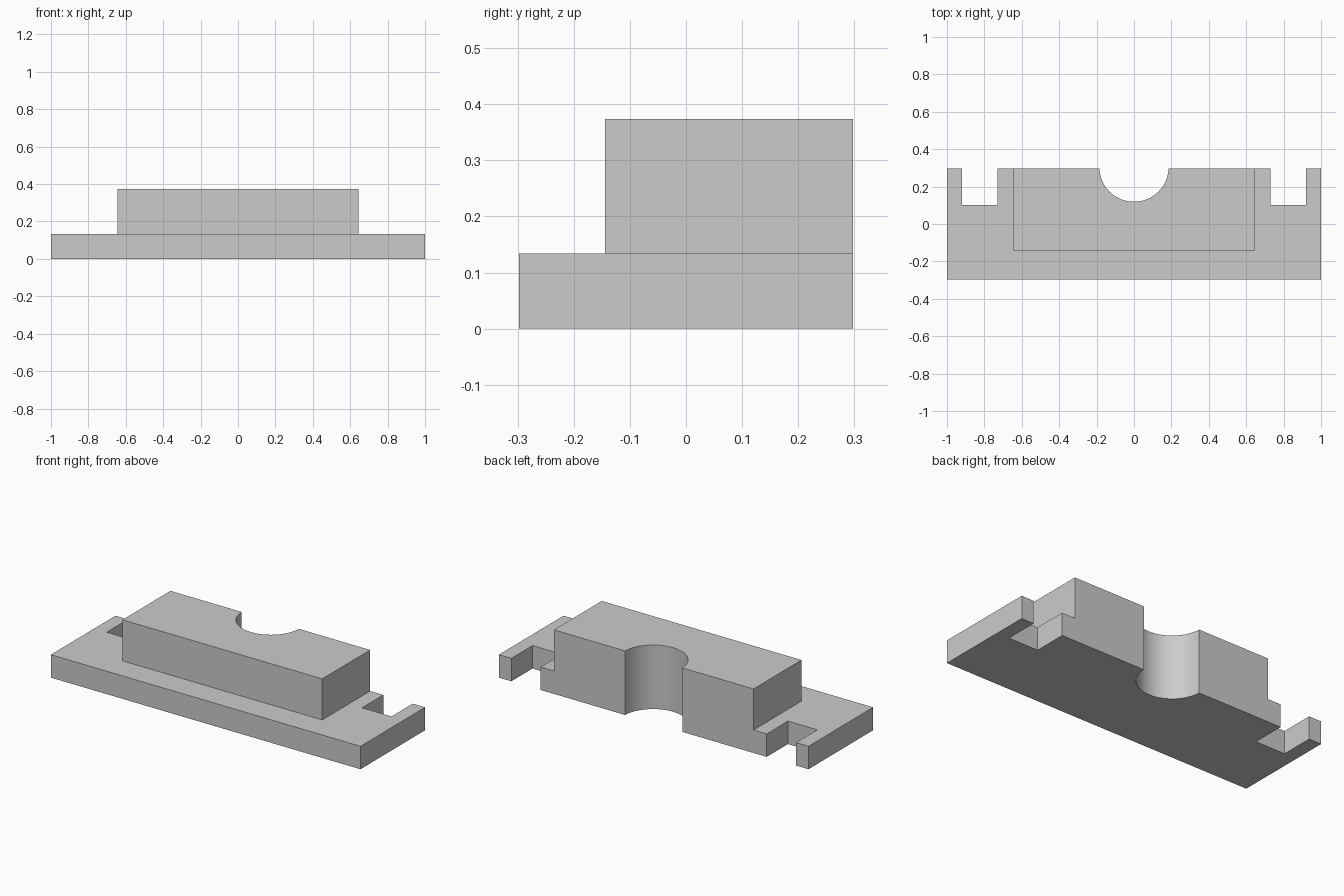
import bpy
import bmesh
from math import acos, asin, cos, sin, pi

cube = bpy.data.objects.get("Cube")
if cube:
    bpy.data.objects.remove(cube, do_unlink=True)

# Overall sizes
BACK = 0.298
BASE_TOP = 0.134
BLOCK_TOP = 0.374
BORE_RADIUS = 0.185
BORE_Y = 0.304
ARC_STEPS = 40

grey = bpy.data.materials.new("plain grey")
grey.use_nodes = True
colour = (0.6, 0.6, 0.6, 1)
grey.diffuse_color = colour
grey.node_tree.nodes["Principled BSDF"].inputs["Base Color"].default_value = colour


def bore_arc():
    """Points of the round cut in the back edge, from +x to -x."""
    start = -asin((BORE_Y - BACK) / BORE_RADIUS)
    end = -pi - start
    angles = [start + (end - start) * i / ARC_STEPS for i in range(ARC_STEPS + 1)]
    return [(BORE_RADIUS * cos(a), BORE_Y + BORE_RADIUS * sin(a)) for a in angles]


def extruded_part(name, right_half, z0, z1):
    """Mirror a half outline, join it through the bore arc and extrude it."""
    left_half = [(-x, y) for x, y in reversed(right_half)]
    outline = right_half + bore_arc() + left_half
    bm = bmesh.new()
    bottom = bm.faces.new([bm.verts.new((x, y, z0)) for x, y in outline])
    result = bmesh.ops.extrude_face_region(bm, geom=[bottom], use_keep_orig=True)
    top = [v for v in result["geom"] if isinstance(v, bmesh.types.BMVert)]
    bmesh.ops.translate(bm, verts=top, vec=(0, 0, z1 - z0))
    bmesh.ops.recalc_face_normals(bm, faces=bm.faces)
    mesh = bpy.data.meshes.new(name)
    bm.to_mesh(mesh)
    bm.free()
    mesh.materials.append(grey)
    part = bpy.data.objects.new(name, mesh)
    bpy.context.collection.objects.link(part)
    bpy.ops.object.select_all(action="DESELECT")
    part.select_set(True)
    bpy.context.view_layer.objects.active = part
    bpy.ops.object.shade_smooth_by_angle(angle=pi / 6)
    return part


# Flat base with an open slot near each end
base_half = [(1, -BACK), (1, BACK), (0.92, BACK), (0.92, 0.102),
             (0.73, 0.102), (0.73, BACK)]
extruded_part("base_plate", base_half, 0, BASE_TOP)

# Raised block flush with the back edge
block_half = [(0.645, -0.144), (0.645, BACK)]
extruded_part("raised_block", block_half, BASE_TOP, BLOCK_TOP)
